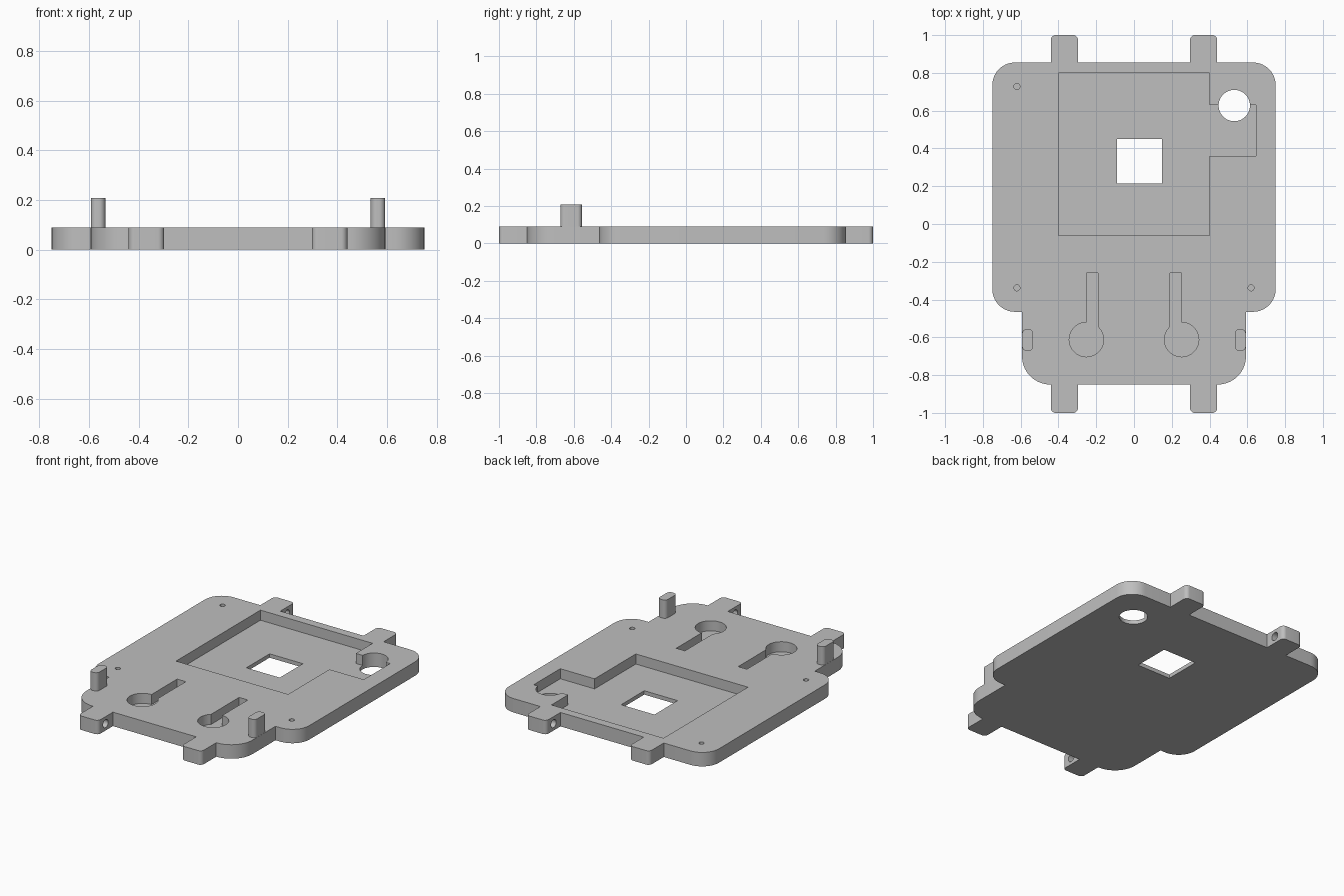
import bpy, bmesh
from math import sin, cos, pi, acos, radians
from mathutils import Vector, Matrix

cube = bpy.data.objects.get("Cube")
if cube:
    bpy.data.objects.remove(cube, do_unlink=True)

THICK = 0.09    # plate thickness
FLOOR = 0.025   # height of the recess floors

grey = bpy.data.materials.new("grey plastic")
grey.use_nodes = True
grey.diffuse_color = (0.52, 0.52, 0.52, 1)
grey.node_tree.nodes["Principled BSDF"].inputs["Base Color"].default_value = grey.diffuse_color


def rounded(corners, steps=10):
    """Turn (x, y, radius) corners into an outline with rounded corners."""
    pts = []
    for i, (x, y, r) in enumerate(corners):
        p = Vector((x, y))
        if r == 0:
            pts.append(p)
            continue
        a = (Vector(corners[i - 1][:2]) - p).normalized()
        b = (Vector(corners[(i + 1) % len(corners)][:2]) - p).normalized()
        for k in range(steps + 1):
            t = k / steps * pi / 2
            pts.append(p + r * (a * (1 - sin(t)) + b * (1 - cos(t))))
    return pts


def rect(x0, x1, y0, y1, r=0):
    return rounded([(x0, y0, r), (x1, y0, r), (x1, y1, r), (x0, y1, r)])


def arc(x, y, r, a0=0.0, a1=2 * pi, n=48):
    return [Vector((x + r * cos(a0 + (a1 - a0) * k / n),
                    y + r * sin(a0 + (a1 - a0) * k / n))) for k in range(n)]


def prism(name, outline, z0, z1):
    """Extrude a flat outline from z0 to z1."""
    bm = bmesh.new()
    face = bm.faces.new([bm.verts.new((p.x, p.y, z0)) for p in outline])
    new = bmesh.ops.extrude_face_region(bm, geom=[face])["geom"]
    bmesh.ops.translate(bm, vec=(0, 0, z1 - z0),
                        verts=[v for v in new if isinstance(v, bmesh.types.BMVert)])
    bmesh.ops.recalc_face_normals(bm, faces=bm.faces)
    mesh = bpy.data.meshes.new(name)
    bm.to_mesh(mesh)
    bm.free()
    mesh.materials.append(grey)
    obj = bpy.data.objects.new(name, mesh)
    bpy.context.collection.objects.link(obj)
    return obj


def activate(obj):
    bpy.ops.object.select_all(action='DESELECT')
    obj.select_set(True)
    bpy.context.view_layer.objects.active = obj


def cut(target, cutter):
    cutter.hide_render = True
    mod = target.modifiers.new("cut", 'BOOLEAN')
    mod.operation = 'DIFFERENCE'
    mod.solver = 'EXACT'
    mod.object = cutter
    activate(target)
    bpy.ops.object.modifier_apply(modifier=mod.name)
    bpy.data.objects.remove(cutter, do_unlink=True)


# Base plate with four tabs, mirrored from its left half
half = [(0.297, -0.85, 0), (0.297, -1, 0.025), (0.44, -1, 0.025), (0.44, -0.85, 0),
        (0.593, -0.85, 0.15), (0.593, -0.465, 0), (0.75, -0.465, 0.12),
        (0.75, 0.855, 0.12), (0.44, 0.855, 0), (0.44, 1, 0.025),
        (0.297, 1, 0.025), (0.297, 0.855, 0)]
plate = prism("base_plate", rounded(half + [(-x, y, r) for x, y, r in reversed(half)]), 0, THICK)

# Large pocket with its side bay
pocket = [(-0.4, -0.06, 0), (0.4, -0.06, 0), (0.4, 0.36, 0), (0.645, 0.36, 0),
          (0.645, 0.63, 0), (0.4, 0.63, 0), (0.4, 0.8, 0), (-0.4, 0.8, 0)]
cut(plate, prism("pocket_cutter", rounded(pocket), FLOOR, 0.2))

# Through openings: square window and round hole
cut(plate, prism("window_cutter", rect(-0.09, 0.148, 0.214, 0.45), -0.1, 0.2))
cut(plate, prism("round_cutter", arc(0.531, 0.627, 0.083), -0.1, 0.2))

# Blind keyholes, each slot on the inner side of its circle
R, W = 0.091, 0.062
keyhole = arc(0, 0, R, pi / 2, 2 * pi + acos(W / R))
keyhole += [Vector((W, (R * R - W * W) ** 0.5)), Vector((W, 0.352)), Vector((0, 0.352))]
for side in (-1, 1):
    outline = [Vector((side * (0.252 - p.x), p.y - 0.612)) for p in keyhole]
    cut(plate, prism("keyhole_cutter", outline, FLOOR, 0.2))

# Small screw holes
for x, y in ((-0.62, 0.728), (-0.62, -0.338), (0.62, -0.338)):
    cut(plate, prism("screw_cutter", arc(x, y, 0.016, n=20), FLOOR, 0.2))

# Blind round sockets in the inner faces of the tabs
for side in (-1, 1):
    for y in (-0.925, 0.925):
        socket = prism("socket_cutter", arc(0, 0, 0.026, n=28), -0.06, 0.06)
        socket.data.transform(Matrix.Translation((side * 0.297, y, THICK / 2))
                              @ Matrix.Rotation(radians(90), 4, 'Y'))
        cut(plate, socket)

# Upright pegs at the front edges
parts = [plate]
for side, name in ((1, "left_peg"), (-1, "right_peg")):
    x0, x1 = sorted((side * 0.534, side * 0.592))
    parts.append(prism(name, rect(x0, x1, -0.672, -0.556, 0.024), THICK, 0.208))

for obj in parts:
    activate(obj)
    bpy.ops.object.shade_smooth_by_angle(angle=radians(30))
